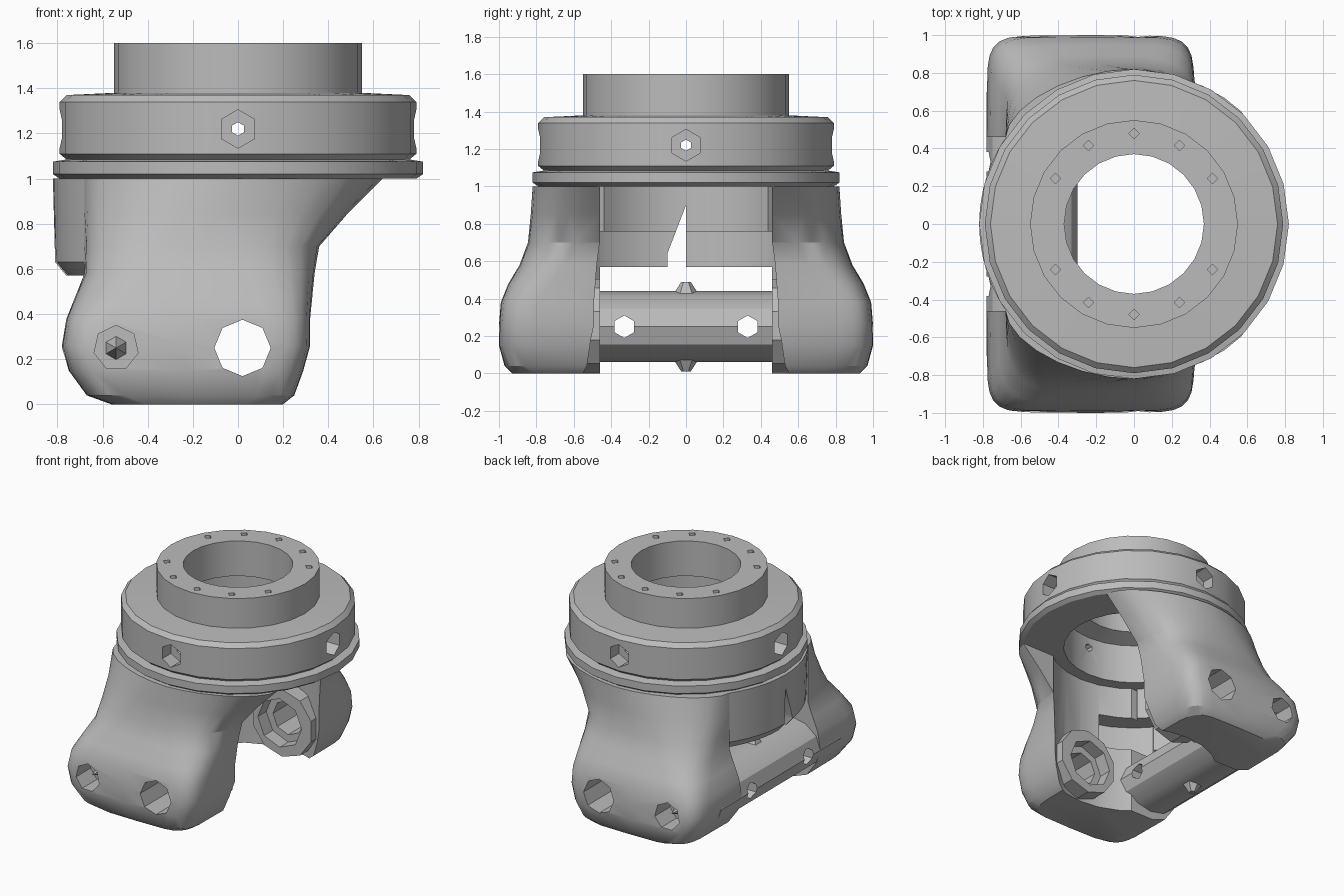
import bpy, bmesh, math
from math import pi, sin, cos, radians
from mathutils import Matrix, Vector

cube = bpy.data.objects.get("Cube")
if cube:
    bpy.data.objects.remove(cube, do_unlink=True)

grey = bpy.data.materials.new("machined grey")
grey.use_nodes = True
grey.diffuse_color = (0.5, 0.5, 0.5, 1)
grey.node_tree.nodes["Principled BSDF"].inputs["Base Color"].default_value = (0.5, 0.5, 0.5, 1)


def make(name, bm):
    bmesh.ops.recalc_face_normals(bm, faces=bm.faces)
    mesh = bpy.data.meshes.new(name)
    bm.to_mesh(mesh)
    bm.free()
    mesh.materials.append(grey)
    ob = bpy.data.objects.new(name, mesh)
    bpy.context.collection.objects.link(ob)
    return ob


def skin(name, rings, closed=False):
    """Join matching loops of points; cap the ends unless the loops form a ring."""
    bm = bmesh.new()
    loops = [[bm.verts.new(p) for p in ring] for ring in rings]
    pairs = list(zip(loops, loops[1:]))
    if closed:
        pairs.append((loops[-1], loops[0]))
    else:
        bm.faces.new(loops[0])
        bm.faces.new(loops[-1])
    n = len(loops[0])
    for a, b in pairs:
        for i in range(n):
            j = (i + 1) % n
            bm.faces.new((a[i], a[j], b[j], b[i]))
    return make(name, bm)


def add_rod(bm, start, end, r, sides=8, r2=None):
    start, end = Vector(start), Vector(end)
    axis = end - start
    turn = axis.to_track_quat('Z', 'Y').to_matrix().to_4x4()
    bmesh.ops.create_cone(bm, cap_ends=True, segments=sides, radius1=r,
                          radius2=r if r2 is None else r2, depth=axis.length,
                          matrix=Matrix.Translation((start + end) / 2) @ turn)


def drill(ob, rods):
    """Cut a list of (start, end, radius, sides) holes."""
    for rod in rods:
        bm = bmesh.new()
        add_rod(bm, *rod)
        cut(ob, make("drill_cutter", bm))


def cut(ob, cutter):
    mod = ob.modifiers.new("cut", 'BOOLEAN')
    mod.operation = 'DIFFERENCE'
    mod.solver = 'EXACT'
    mod.object = cutter
    bpy.context.view_layer.objects.active = ob
    bpy.ops.object.modifier_apply(modifier=mod.name)
    bpy.data.objects.remove(cutter, do_unlink=True)


# Turned collar: spigot, drum and flange in one profile
profile = [(.37, 1.6), (.55, 1.6), (.55, 1.38), (.76, 1.37), (.79, 1.34), (.79, 1.11),
           (.76, 1.085), (.82, 1.075), (.82, 1.02), (.79, 1.0), (.5, 1.0), (.5, 1.3), (.37, 1.34)]
collar = skin("collar", [[(r * cos(a), r * sin(a), z) for r, z in profile]
                         for a in (2 * pi * i / 24 for i in range(24))], closed=True)
holes = []
for k in range(4):
    d = Vector((cos(k * pi / 2), sin(k * pi / 2), 0))
    up = Vector((0, 0, 1.22))
    holes += [(d * .68 + up, d * .9 + up, .085, 6), (d * .4 + up, d * .75 + up, .03, 6)]
for k in range(12):
    if k % 6:
        x, y = .48 * cos(k * pi / 6), .48 * sin(k * pi / 6)
        holes.append(((x, y, 1.5), (x, y, 1.7), .028, 4))
drill(collar, holes)

# Fork legs: boxy foot blending up into a round segment under the flange
# rows: height, low x, high x, outer y, roundness
levels = [(0, -.56, .2, .93, .34), (.04, -.67, .25, .97, .3), (.15, -.75, .29, 1, .27),
          (.26, -.78, .32, 1, .27), (.38, -.76, .32, .99, .29), (.48, -.72, .33, .95, .4),
          (.58, -.68, .34, .89, .52), (.7, -.68, .36, .845, .7), (.85, -.68, .49, .83, .95),
          (1.0, -.68, .64, .82, 1.15)]
inner = .46


def leg_section(z, x0, x1, y1, e, side):
    pts = []
    for i in range(15):
        a = pi * i / 14
        c = cos(a)
        s = 0 if i in (0, 14) else sin(a)
        x = (x0 + x1) / 2 + (x1 - x0) / 2 * math.copysign(abs(c) ** e, c)
        pts.append((x, side * (inner + (y1 - inner) * s ** e), z))
    return pts


def pie(r, z, a0, a1):
    """Level pie slice outline around the vertical axis, angles in degrees."""
    arc = [radians(a0 + (a1 - a0) * i / 12) for i in range(13)]
    return [(0, 0, z)] + [(r * cos(a), r * sin(a), z) for a in arc]


smooth = [collar]
for side, s in (("front", -1), ("back", 1)):
    pivot = [((.02, s * .4, .25), (.02, s * 1.1, .25), .125, 8),
             ((.02, s * .4, .25), (.02, s * .56, .25), .18, 8)]
    leg = skin(side + "_leg", [leg_section(*row, s) for row in levels])
    # round bore through the fork, widened towards the rear wall
    drill(leg, [((0, 0, -.1), (0, 0, 1.1), .59, 24)])
    cut(leg, skin("relief_cutter", [pie(.73, z, 105, 255) for z in (.5, .76)]))
    drill(leg, pivot + [((-.54, s * .82, .25), (-.54, s * 1.1, .25), .1, 7)])
    smooth.append(leg)
    # pivot boss standing proud of the bored inner face
    bm = bmesh.new()
    add_rod(bm, (.04, s * inner, .255), (.04, s * .64, .255), .25, 10)
    boss = make(side + "_pivot_boss", bm)
    drill(boss, pivot)
    smooth.append(boss)

# Screw tips inside the blind leg holes
bm = bmesh.new()
for s in (-1, 1):
    add_rod(bm, (-.54, s * .8, .25), (-.54, s * .94, .25), .06, 6, 0)
make("screw_tips", bm)

# Curved rear wall, stepped inside, with a split near the middle
rings = []
for i in range(17):
    a = radians(132 + 96 * i / 16)
    rings.append([(r * cos(a), r * sin(a), z) for r, z in
                  ((.59, 1.0), (.59, .76), (.73, .76), (.73, .57), (.76, .57), (.81, .63), (.82, 1.0))])
wall = skin("rear_wall", rings)
split = [(0, .9), (-.1, .64), (-.1, .5), (0, .5)]
cut(wall, skin("split_cutter", [[(x, y, z) for y, z in split] for x in (-1, -.5)]))
smooth.append(wall)

# Cross bar between the feet, with two cross holes
bar_rings = []
for y in (-.7, .7):
    bar_rings.append([(-.54 + .24 * cos(a), y, .25 + .19 * sin(a))
                      for a in (2 * pi * i / 12 for i in range(12))])
bar = skin("cross_bar", bar_rings)
drill(bar, [((-1, y, .25), (0, y, .25), .06, 6) for y in (-.33, .33)])
smooth.append(bar)

# Pointed studs above and below the bar
bm = bmesh.new()
for s in (-1, 1):
    add_rod(bm, (-.54, 0, .25 + s * .17), (-.54, 0, .25 + s * .24), .07, 6, .025)
make("bar_studs", bm)

# Smooth shading with crisp edges
bpy.ops.object.select_all(action='DESELECT')
for ob in smooth:
    ob.select_set(True)
bpy.context.view_layer.objects.active = collar
bpy.ops.object.shade_smooth_by_angle(angle=radians(32))
